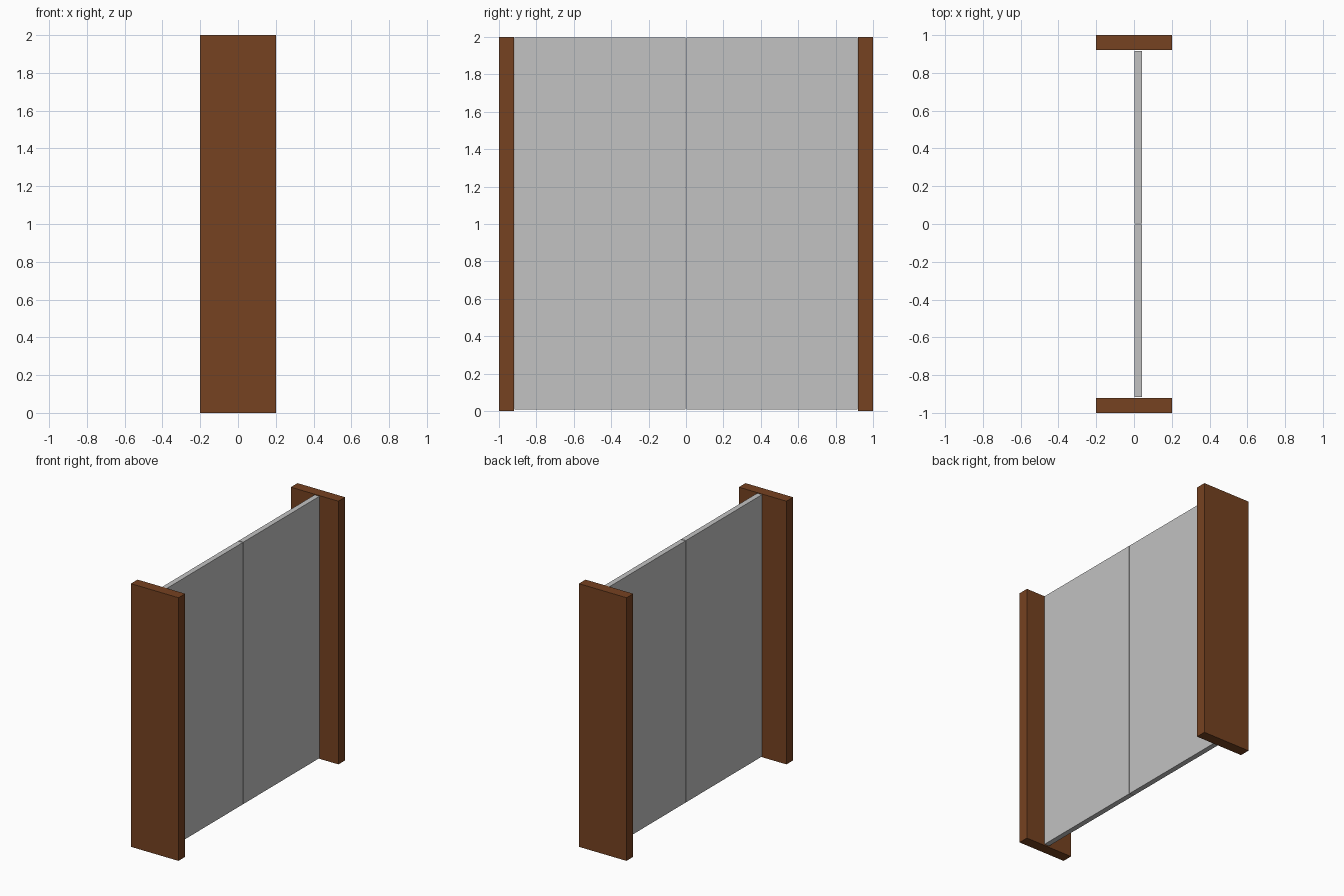
import bpy

if "Cube" in bpy.data.objects:
    bpy.data.objects.remove(bpy.data.objects["Cube"])


def material(name, color):
    m = bpy.data.materials.new(name)
    m.diffuse_color = (*color, 1)
    m.use_nodes = True
    m.node_tree.nodes["Principled BSDF"].inputs["Base Color"].default_value = m.diffuse_color
    return m


def box(name, lo, hi, mat):
    bpy.ops.mesh.primitive_cube_add(size=1, location=[(a + b) / 2 for a, b in zip(lo, hi)])
    ob = bpy.context.object
    ob.name = name
    ob.scale = [b - a for a, b in zip(lo, hi)]
    bpy.ops.object.transform_apply(location=False, rotation=False, scale=True)
    ob.data.materials.append(mat)
    return ob


wood = material("brown wood", (0.18, 0.054, 0.015))
grey = material("light grey", (0.54, 0.54, 0.54))

for side, s in (("front", -1), ("back", 1)):
    # side post
    y0, y1 = sorted((s * 0.92, s * 1.0))
    box(side + "_post", (-0.2, y0, 0), (0.2, y1, 2), wood)
    # door leaf with narrow gaps to the post, floor and other leaf
    y0, y1 = sorted((s * 0.003, s * 0.916))
    box(side + "_door_panel", (0.003, y0, 0.007), (0.043, y1, 1.997), grey)
